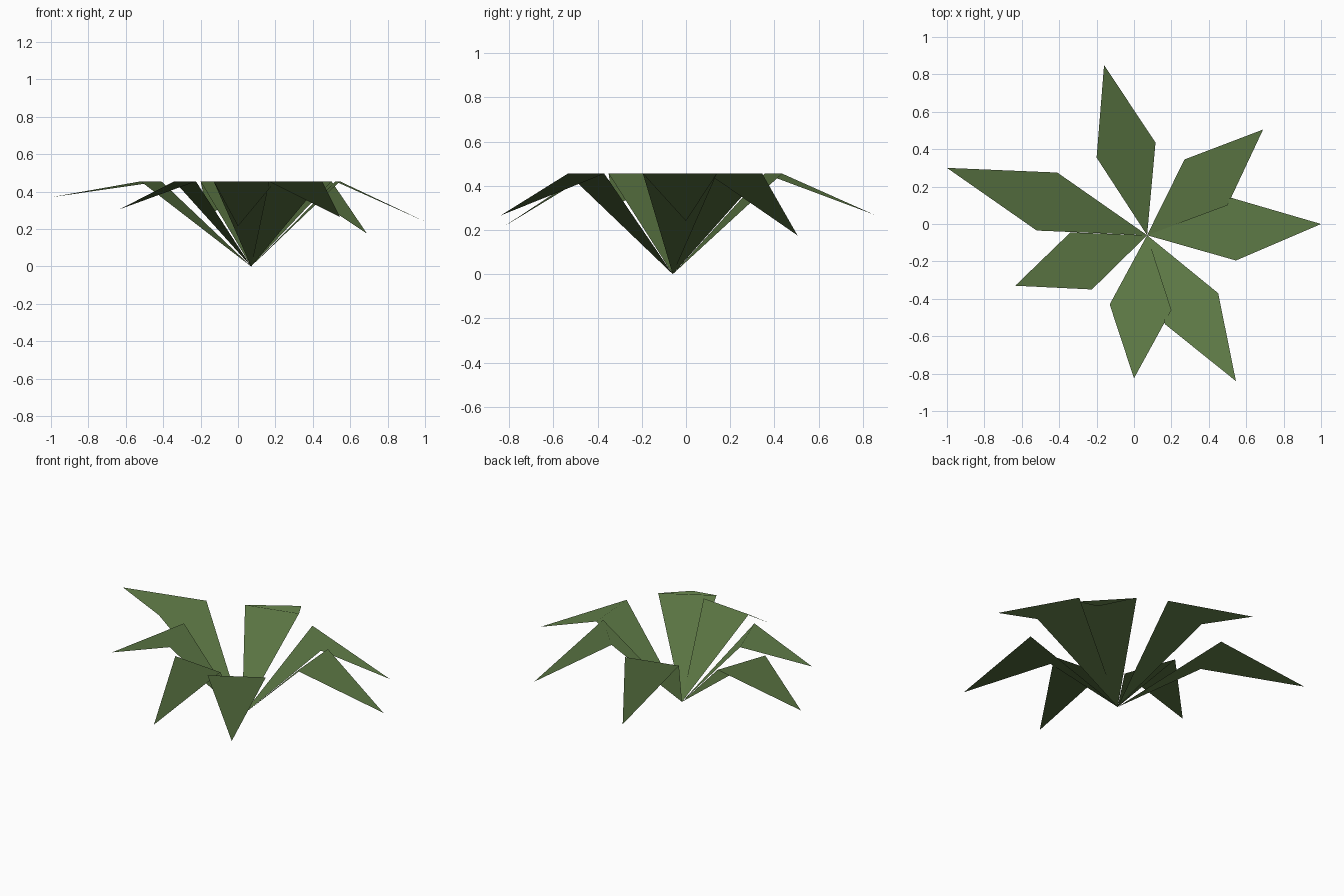
import bpy
from mathutils import Vector

if "Cube" in bpy.data.objects:
    bpy.data.objects.remove(bpy.data.objects["Cube"])

ROOT = Vector((0.07, -0.06, 0))   # all leaves grow from here
FOLD_Z = 0.455                    # every leaf bends over at this height

green = bpy.data.materials.new("leaf_green")
green.diffuse_color = (0.11, 0.19, 0.06, 1)
green.use_nodes = True
green.node_tree.nodes["Principled BSDF"].inputs["Base Color"].default_value = green.diffuse_color


def make_leaf(name, side_a, tip, side_b):
    """One kite-shaped leaf: rising blade, fold line, drooping tip."""
    a, b = Vector((*side_a, FOLD_Z)), Vector((*side_b, FOLD_Z))
    t = Vector(tip)
    # keep the upper side facing up
    if (a - ROOT).cross(b - ROOT).z < 0:
        a, b = b, a
    mesh = bpy.data.meshes.new(name)
    mesh.from_pydata([ROOT, a, t, b], [], [(0, 1, 3), (1, 2, 3)])
    mesh.materials.append(green)
    mesh.update()
    # one even shade over the whole leaf
    for p in mesh.polygons:
        p.use_smooth = True
    n = (sum((p.normal * p.area for p in mesh.polygons), Vector())).normalized()
    mesh.normals_split_custom_set([n] * len(mesh.loops))
    obj = bpy.data.objects.new(name, mesh)
    bpy.context.collection.objects.link(obj)


# fold corner, tip, fold corner
make_leaf("leaf_back", (0.115, 0.435), (-0.16, 0.85, 0.27), (-0.20, 0.355))
make_leaf("leaf_back_right", (0.50, 0.10), (0.69, 0.505, 0.175), (0.27, 0.345))
make_leaf("leaf_right", (0.545, -0.195), (1.0, 0.0, 0.24), (0.52, 0.14))
make_leaf("leaf_front_right", (0.165, -0.535), (0.545, -0.84, 0.265), (0.45, -0.37))
make_leaf("leaf_front", (-0.13, -0.43), (0.0, -0.825, 0.215), (0.20, -0.46))
make_leaf("leaf_front_left", (-0.34, -0.045), (-0.635, -0.33, 0.305), (-0.225, -0.35))
make_leaf("leaf_left", (-0.41, 0.275), (-1.0, 0.30, 0.37), (-0.52, -0.035))
